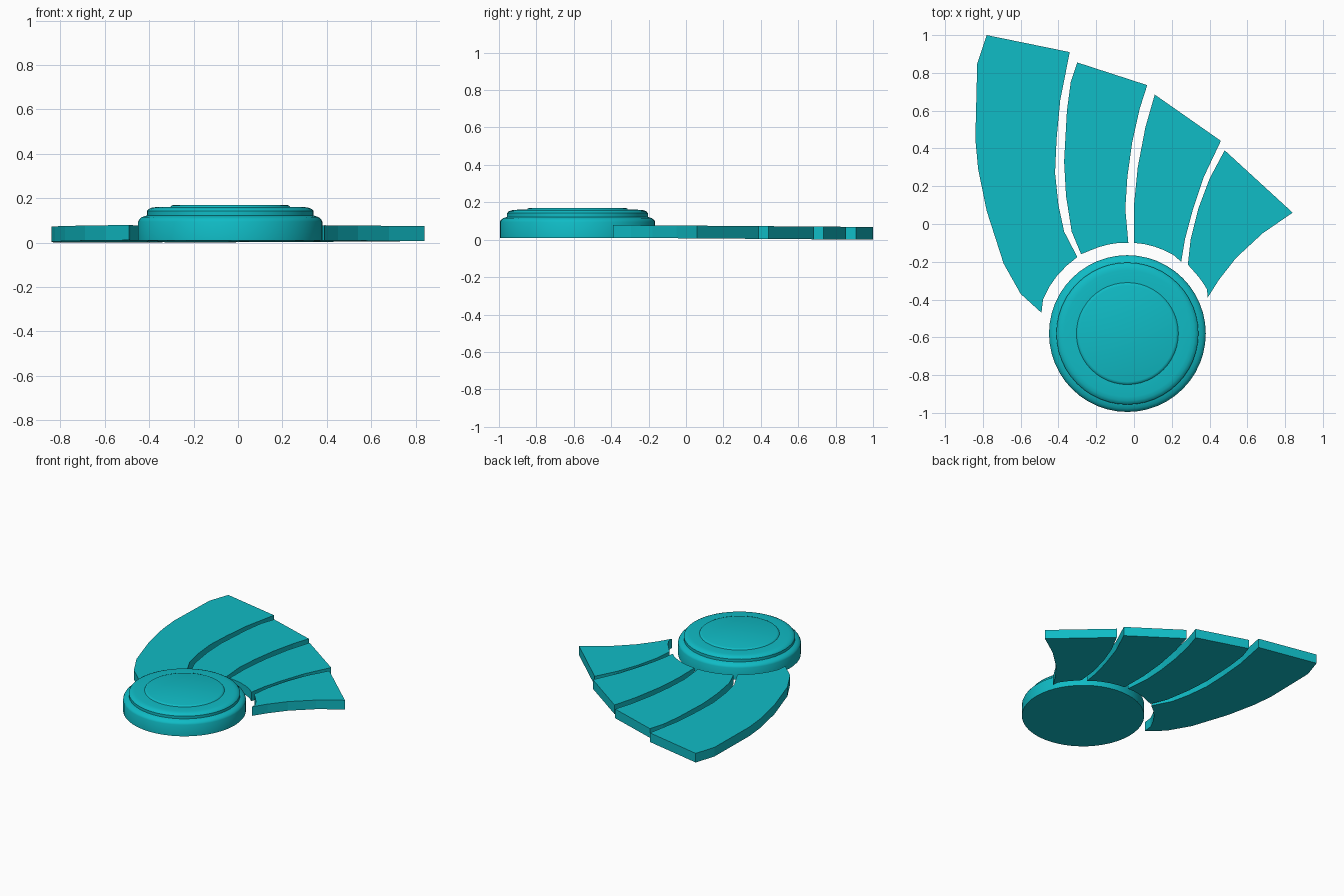
import bpy, bmesh, math

if "Cube" in bpy.data.objects:
    bpy.data.objects.remove(bpy.data.objects["Cube"])

CENTRE = (-0.035, -0.58)
INNER_R = 0.482

teal = bpy.data.materials.new("teal")
teal.diffuse_color = (0.005, 0.5, 0.56, 1)
teal.use_nodes = True
teal.node_tree.nodes["Principled BSDF"].inputs["Base Color"].default_value = teal.diffuse_color


def finish(name, bm):
    bmesh.ops.recalc_face_normals(bm, faces=bm.faces[:])
    mesh = bpy.data.meshes.new(name)
    bm.to_mesh(mesh)
    bm.free()
    mesh.materials.append(teal)
    ob = bpy.data.objects.new(name, mesh)
    bpy.context.collection.objects.link(ob)
    return ob


def lathe(name, profile, sides):
    bm = bmesh.new()
    rings = []
    for r, z in profile:
        rings.append([bm.verts.new((CENTRE[0] + r * math.cos(2 * math.pi * i / sides),
                                    CENTRE[1] + r * math.sin(2 * math.pi * i / sides), z))
                      for i in range(sides)])
    for a, b in zip(rings, rings[1:]):
        for i in range(sides):
            j = (i + 1) % sides
            bm.faces.new((a[i], a[j], b[j], b[i]))
    bm.faces.new(rings[0])
    bm.faces.new(rings[-1])
    return finish(name, bm)


def angle(p):
    return math.atan2(p[1] - CENTRE[1], p[0] - CENTRE[0])


def blade(name, left, right):
    # left and right edges run from the hub outwards; the hub side is a concentric arc
    a, b = angle(left[0]), angle(right[0])
    arc = [(CENTRE[0] + INNER_R * math.cos(b + (a - b) * t / 5),
            CENTRE[1] + INNER_R * math.sin(b + (a - b) * t / 5)) for t in range(1, 5)]
    outline = left + right[::-1] + arc
    bm = bmesh.new()
    low, high = [], []
    for x, y in outline:
        z = 0.0075 - 0.0075 * y          # blades droop slightly towards the tips
        low.append(bm.verts.new((x, y, z)))
        high.append(bm.verts.new((x, y, z + 0.068)))
    n = len(outline)
    for i in range(n):
        j = (i + 1) % n
        bm.faces.new((low[i], low[j], high[j], high[i]))
    caps = [bm.faces.new(low), bm.faces.new(high)]
    bmesh.ops.triangulate(bm, faces=caps)
    return finish(name, bm)


# Stepped round hub
hub = lathe("hub", [(0.415, 0.01), (0.415, 0.095), (0.41, 0.105), (0.398, 0.115),
                    (0.38, 0.121), (0.376, 0.122), (0.376, 0.142), (0.37, 0.15),
                    (0.355, 0.157), (0.335, 0.16), (0.27, 0.161),
                    (0.265, 0.167), (0.255, 0.17)], 48)
bpy.context.view_layer.objects.active = hub
hub.select_set(True)
bpy.ops.object.shade_smooth_by_angle(angle=math.radians(35))

# Four swept blades, longest to shortest
blade("blade_long",
      [(-0.49, -0.47), (-0.60, -0.37), (-0.69, -0.21), (-0.78, 0.07), (-0.825, 0.29),
       (-0.84, 0.45), (-0.83, 0.85), (-0.78, 1.0)],
      [(-0.30, -0.175), (-0.37, -0.04), (-0.40, 0.10), (-0.418, 0.27), (-0.41, 0.45),
       (-0.39, 0.66), (-0.34, 0.91)])
blade("blade_second",
      [(-0.28, -0.16), (-0.33, -0.04), (-0.36, 0.15), (-0.37, 0.33), (-0.355, 0.6),
       (-0.335, 0.75), (-0.30, 0.855)],
      [(-0.03, -0.10), (-0.046, 0.08), (-0.035, 0.25), (-0.01, 0.43), (0.03, 0.61),
       (0.07, 0.735)])
blade("blade_third",
      [(0.0, -0.10), (0.0, 0.1), (0.02, 0.3), (0.06, 0.51), (0.11, 0.685)],
      [(0.25, -0.20), (0.27, -0.08), (0.31, 0.07), (0.37, 0.25), (0.46, 0.44)])
blade("blade_short",
      [(0.285, -0.215), (0.30, -0.08), (0.34, 0.08), (0.40, 0.24), (0.48, 0.39)],
      [(0.39, -0.39), (0.45, -0.295), (0.54, -0.18), (0.68, -0.05), (0.84, 0.06)])
